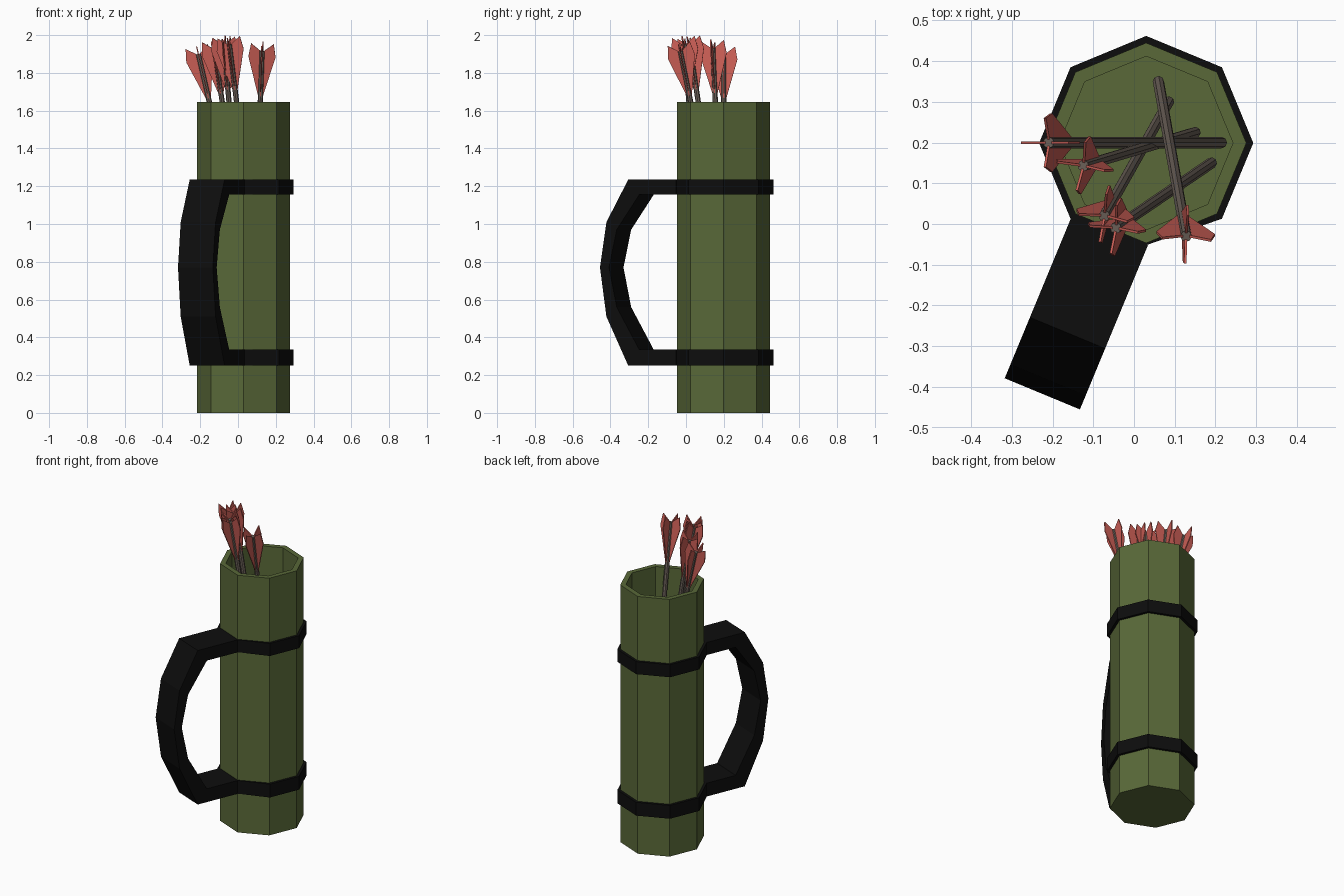
import bpy, math
from mathutils import Vector, Matrix

if "Cube" in bpy.data.objects:
    bpy.data.objects.remove(bpy.data.objects["Cube"])

CX, CY = 0.03, 0.199
UP = Vector((0, 0, 1))


def material(name, rgb):
    m = bpy.data.materials.new(name)
    m.diffuse_color = (*rgb, 1)
    m.use_nodes = True
    m.node_tree.nodes["Principled BSDF"].inputs["Base Color"].default_value = m.diffuse_color
    return m


GREEN = material("green", (0.10, 0.14, 0.04))
BLACK = material("black", (0.004, 0.004, 0.004))
RED = material("red", (0.58, 0.11, 0.09))
WOOD = material("wood", (0.15, 0.12, 0.10))


def make(name, verts, faces, mat, matrix=None):
    me = bpy.data.meshes.new(name)
    me.from_pydata([tuple(v) for v in verts], [], faces)
    me.materials.append(mat)
    ob = bpy.data.objects.new(name, me)
    bpy.context.collection.objects.link(ob)
    if matrix:
        ob.matrix_world = matrix
    return ob


def octagon(r, z):
    return [(r * math.cos(i * math.pi / 4), r * math.sin(i * math.pi / 4), z)
            for i in range(8)]


def loft(name, rings, mat, matrix, closed=False):
    """Skin stacked octagons; cap the ends or join them into a loop."""
    n, k = 8, len(rings)
    faces = [(a * n + i, a * n + (i + 1) % n, (a + 1) % k * n + (i + 1) % n, (a + 1) % k * n + i)
             for a in range(k if closed else k - 1) for i in range(n)]
    if not closed:
        faces += [tuple(range(n))[::-1], tuple(range((k - 1) * n, k * n))]
    return make(name, [v for r in rings for v in r], faces, mat, matrix)


def prism(outline, half, matrix, name, mat):
    """Extrude an outline in the local XZ plane along local Y."""
    n = len(outline)
    verts = [(x, s * half, z) for s in (-1, 1) for x, z in outline]
    faces = [tuple(range(n)), tuple(range(n, 2 * n))[::-1]]
    faces += [(i, n + i, n + (i + 1) % n, (i + 1) % n) for i in range(n)]
    return make(name, verts, faces, mat, matrix)


centre = Matrix.Translation((CX, CY, 0))

# Hollow eight-sided quiver body
loft("quiver_body", [octagon(0.246, 0), octagon(0.246, 1.645),
                     octagon(0.213, 1.645), octagon(0.213, 0.035)], GREEN, centre)

# Two straps around the body
for name, z0, z1 in (("lower_strap", 0.25, 0.335), ("upper_strap", 1.155, 1.235)):
    rings = [octagon(r, z) for r, z in ((0.263, z0), (0.263, z1), (0.24, z1), (0.24, z0))]
    for ring in rings[:2]:
        ring[6] = (0, -0.251, ring[6][2])
    loft(name, rings, BLACK, centre, closed=True)

# Carrying handle standing off one face
outer = [(0.23, 1.235), (0.505, 1.235), (0.63, 1.01), (0.667, 0.77),
         (0.63, 0.51), (0.505, 0.25), (0.23, 0.25)]
inner = [(0.23, 0.335), (0.442, 0.335), (0.571, 0.56), (0.615, 0.77),
         (0.571, 0.97), (0.442, 1.155), (0.23, 1.155)]
prism(outer + inner, 0.1, centre @ Matrix.Rotation(math.radians(247.5), 4, 'Z'),
      "handle", BLACK)

# Arrows: foot x, y; nock x, y, z; roll in degrees
arrows = [(0.215, 0.20, -0.21, 0.20, 1.90, 0),
          (0.15, 0.225, -0.125, 0.143, 1.93, -10),
          (0.085, 0.30, -0.073, 0.02, 1.95, -8),
          (0.19, 0.15, -0.045, -0.01, 1.95, -7),
          (0.06, 0.35, 0.128, -0.03, 1.915, -3)]
fin = [(0.008, -0.26), (0.072, -0.03), (0.060, 0.04), (0.008, 0.0)]
for n, (fx, fy, tx, ty, tz, roll) in enumerate(arrows, 1):
    foot, tip = Vector((fx, fy, 0.05)), Vector((tx, ty, tz))
    rot = UP.rotation_difference(tip - foot).to_matrix().to_4x4()
    base = Matrix.Translation(tip) @ rot @ Matrix.Rotation(math.radians(roll), 4, 'Z')
    length = (tip - foot).length
    loft(f"arrow_shaft_{n}", [octagon(0.014, -length), octagon(0.014, 0)], WOOD, base)
    for k in range(4):
        prism(fin, 0.003, base @ Matrix.Rotation(k * math.pi / 2, 4, 'Z'),
              f"arrow_fletching_{n}_{k + 1}", RED)
